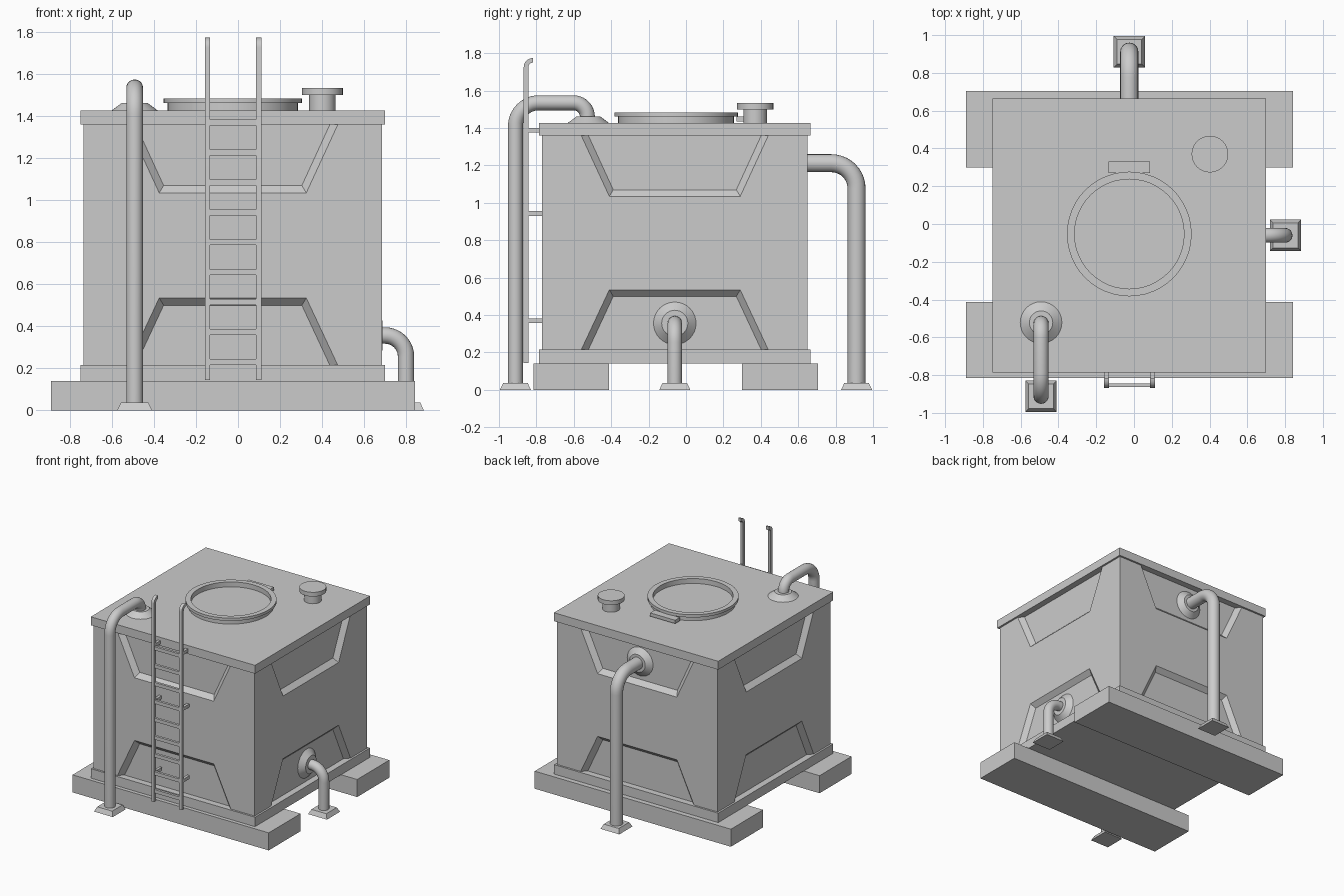
import bpy, bmesh
from math import sin, cos, pi, radians
from mathutils import Vector, Matrix

if "Cube" in bpy.data.objects:
    bpy.data.objects.remove(bpy.data.objects["Cube"])

CX, CY = -0.025, -0.06          # tank centre
HALF = 0.71                     # half width of tank walls
DEPTH = 0.036                   # depth of pressed wall recesses


def finish(name, bm, smooth=False):
    bmesh.ops.recalc_face_normals(bm, faces=bm.faces)
    me = bpy.data.meshes.new(name)
    bm.to_mesh(me)
    bm.free()
    if smooth:
        me.shade_smooth()
        me.set_sharp_from_angle(angle=radians(35))
    ob = bpy.data.objects.new(name, me)
    bpy.context.collection.objects.link(ob)
    return ob


def loft(name, rings, smooth=False):
    """Skin a list of equal-length rings and cap both ends."""
    bm = bmesh.new()
    vs = [[bm.verts.new(p) for p in r] for r in rings]
    n = len(vs[0])
    for a, b in zip(vs, vs[1:]):
        for i in range(n):
            j = (i + 1) % n
            bm.faces.new((a[i], a[j], b[j], b[i]))
    bm.faces.new(vs[0])
    bm.faces.new(vs[-1])
    return finish(name, bm, smooth)


def rect(x0, x1, y0, y1, z):
    return [(x0, y0, z), (x1, y0, z), (x1, y1, z), (x0, y1, z)]


def box(name, x0, x1, y0, y1, z0, z1):
    return loft(name, [rect(x0, x1, y0, y1, z0), rect(x0, x1, y0, y1, z1)])


def lathe(name, origin, axis, profile, n=32):
    """Revolve (radius, height) points around an axis."""
    q = Vector((0, 0, 1)).rotation_difference(Vector(axis))
    o = Vector(origin)
    rings = [[o + q @ Vector((r * cos(2 * pi * i / n), r * sin(2 * pi * i / n), h))
              for i in range(n)] for r, h in profile]
    return loft(name, rings, True)


def fillet(points, radii, steps=10):
    """Round the right-angle corners of a path."""
    pts = [Vector(p) for p in points]
    path = [pts[0]]
    for i, r in enumerate(radii, 1):
        a = (pts[i - 1] - pts[i]).normalized()
        b = (pts[i + 1] - pts[i]).normalized()
        c = pts[i] + (a + b) * r
        for k in range(steps + 1):
            t = pi / 2 * k / steps
            path.append(c - b * r * cos(t) - a * r * sin(t))
    return path + [pts[-1]]


def sweep(name, path, side, r, n=20, phase=0.0):
    """Sweep a regular polygon along a planar path; side is the plane normal."""
    side = Vector(side)
    rings = []
    for i, p in enumerate(path):
        d = (path[min(i + 1, len(path) - 1)] - path[max(i - 1, 0)]).normalized()
        if i == 1:
            d = (path[1] - path[0]).normalized()
        if i == len(path) - 2:
            d = (path[-1] - path[-2]).normalized()
        up = side.cross(d)
        rings.append([p + (side * cos(phase + 2 * pi * k / n)
                           + up * sin(phase + 2 * pi * k / n)) * r for k in range(n)])
    return loft(name, rings, True)


def foot(name, x, y):
    a, b = 0.083, 0.066
    loft(name, [rect(x - a, x + a, y - a, y + a, 0),
                rect(x - b, x + b, y - b, y + b, 0.036)])


# Tank walls: four equal sides with two trapezoid recesses each
Z0, Z1 = 0.215, 1.36
bm = bmesh.new()
for k in range(4):
    M = Matrix.Translation((CX, CY, 0)) @ Matrix.Rotation(k * pi / 2, 4, 'Z')

    def V(u, z, d=0.0):
        return bm.verts.new(M @ Vector((u, -HALF + d, z)))

    outline = {}
    for tag, zo, zi, zf in (('low', Z0, 0.535, 0.50), ('top', Z1, 1.035, 1.07)):
        outer = [V(-0.5, zo), V(-0.35, zi), V(0.35, zi), V(0.5, zo)]
        inner = [V(-0.462, zo, DEPTH), V(-0.329, zf, DEPTH),
                 V(0.329, zf, DEPTH), V(0.462, zo, DEPTH)]
        for i in range(3):
            bm.faces.new((outer[i], outer[i + 1], inner[i + 1], inner[i]))
        bm.faces.new(inner)
        outline[tag] = outer
    bm.faces.new([V(-HALF, Z0)] + outline['low'] + [V(HALF, Z0), V(HALF, Z1)]
                 + outline['top'][::-1] + [V(-HALF, Z1)])
bmesh.ops.remove_doubles(bm, verts=bm.verts, dist=1e-5)
finish("tank_walls", bm)

# Base and lid slabs
R = 0.725
box("base_rim", CX - R, CX + R, CY - R, CY + R, 0.14, Z0)
box("tank_lid", CX - R, CX + R, CY - R, CY + R, Z1, 1.427)

# Skid beams
box("front_skid", -0.89, 0.842, -0.815, -0.413, 0, 0.14)
box("back_skid", -0.89, 0.842, 0.30, 0.705, 0, 0.14)

# Round hatch with hinge
lathe("hatch", (CX, -0.053, 0), (0, 0, 1),
      [(0.31, 1.42), (0.31, 1.462), (0.33, 1.462), (0.33, 1.484),
       (0.29, 1.484), (0.29, 1.445)], 48)
box("hatch_hinge", -0.135, 0.085, 0.27, 0.33, 1.435, 1.462)

# Vent cap
lathe("vent_cap", (0.402, 0.37, 0), (0, 0, 1),
      [(0.063, 1.42), (0.063, 1.50), (0.097, 1.50), (0.097, 1.534)])

# Front pipe running over the lid
PX = -0.492
sweep("front_pipe", fillet([(PX, -0.912, 0.03), (PX, -0.912, 1.535),
                            (PX, -0.527, 1.535), (PX, -0.527, 1.43)],
                           [0.125, 0.075]), (1, 0, 0), 0.04)
lathe("front_pipe_flange", (PX, -0.522, 1.425), (0, 0, 1), [(0.113, 0), (0.062, 0.038)])
foot("front_pipe_foot", PX, -0.912)

# Back pipe
sweep("back_pipe", fillet([(CX, 0.61, 1.212), (CX, 0.912, 1.212), (CX, 0.912, 0.03)],
                          [0.135]), (1, 0, 0), 0.048)
lathe("back_pipe_flange", (CX, 0.613, 1.212), (0, 1, 0), [(0.115, 0), (0.07, 0.037)])
foot("back_pipe_foot", CX, 0.912)

# Right pipe
PY = -0.06
sweep("right_pipe", fillet([(0.645, PY, 0.356), (0.80, PY, 0.356), (0.80, PY, 0.03)],
                           [0.10]), (0, 1, 0), 0.039)
lathe("right_pipe_flange", (0.648, PY, 0.356), (1, 0, 0), [(0.115, 0), (0.07, 0.04)])
foot("right_pipe_foot", 0.802, PY)

# Ladder: rails with curled tops, wall brackets and rungs
LX = -0.0235
for s, side in ((-1, "left"), (1, "right")):
    x = LX + s * 0.122
    sweep(f"ladder_{side}_rail",
          fillet([(x, -0.855, 0.145), (x, -0.855, 1.762), (x, -0.818, 1.762)], [0.035], 5),
          (1, 0, 0), 0.0125 * 2 ** 0.5, 4, pi / 4)
    for i, (z, y) in enumerate(((0.37, -0.765), (0.943, -0.765), (1.388, -0.78))):
        box(f"ladder_{side}_bracket_{i}", x - 0.011, x + 0.011, -0.85, y,
            z - 0.013, z + 0.013)
for i in range(9):
    z = 0.23 + i * 0.1425
    box(f"ladder_rung_{i}", LX - 0.115, LX + 0.115, -0.864, -0.844, z - 0.014, z + 0.014)
